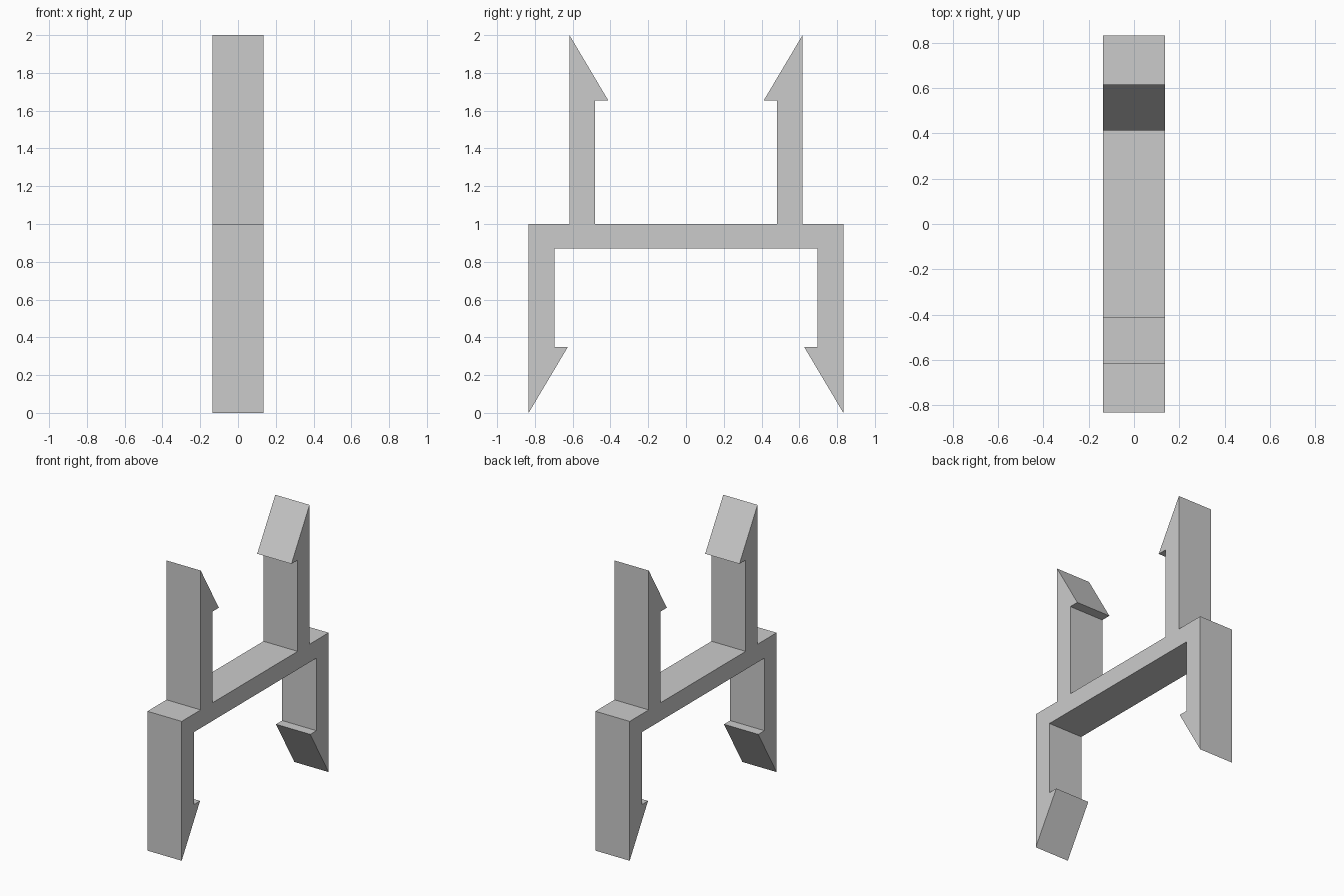
import bpy
import bmesh

HALF_WIDTH = 0.136

cube = bpy.data.objects.get("Cube")
if cube:
    bpy.data.objects.remove(cube, do_unlink=True)

# Plain grey plastic
grey = bpy.data.materials.new("light_grey")
grey.use_nodes = True
colour = (0.6, 0.6, 0.6, 1.0)
grey.diffuse_color = colour
grey.node_tree.nodes["Principled BSDF"].inputs["Base Color"].default_value = colour

# Back half of the side outline (y, z): crossbar, lower hook, upper hook
half = [
    (0.695, 0.87), (0.695, 0.35), (0.625, 0.35), (0.833, 0.0),
    (0.833, 1.0), (0.617, 1.0), (0.617, 2.0), (0.412, 1.655),
    (0.483, 1.655), (0.483, 1.0),
]
outline = half + [(-y, z) for y, z in reversed(half)]

# Extrude the mirrored outline across the width
bm = bmesh.new()
face = bm.faces.new([bm.verts.new((-HALF_WIDTH, y, z)) for y, z in outline])
side = bmesh.ops.extrude_face_region(bm, geom=[face])
moved = [g for g in side["geom"] if isinstance(g, bmesh.types.BMVert)]
bmesh.ops.translate(bm, verts=moved, vec=(2 * HALF_WIDTH, 0, 0))
bmesh.ops.recalc_face_normals(bm, faces=bm.faces)

mesh = bpy.data.meshes.new("double_snap_clip")
bm.to_mesh(mesh)
bm.free()
mesh.materials.append(grey)
clip = bpy.data.objects.new("double_snap_clip", mesh)
bpy.context.collection.objects.link(clip)
